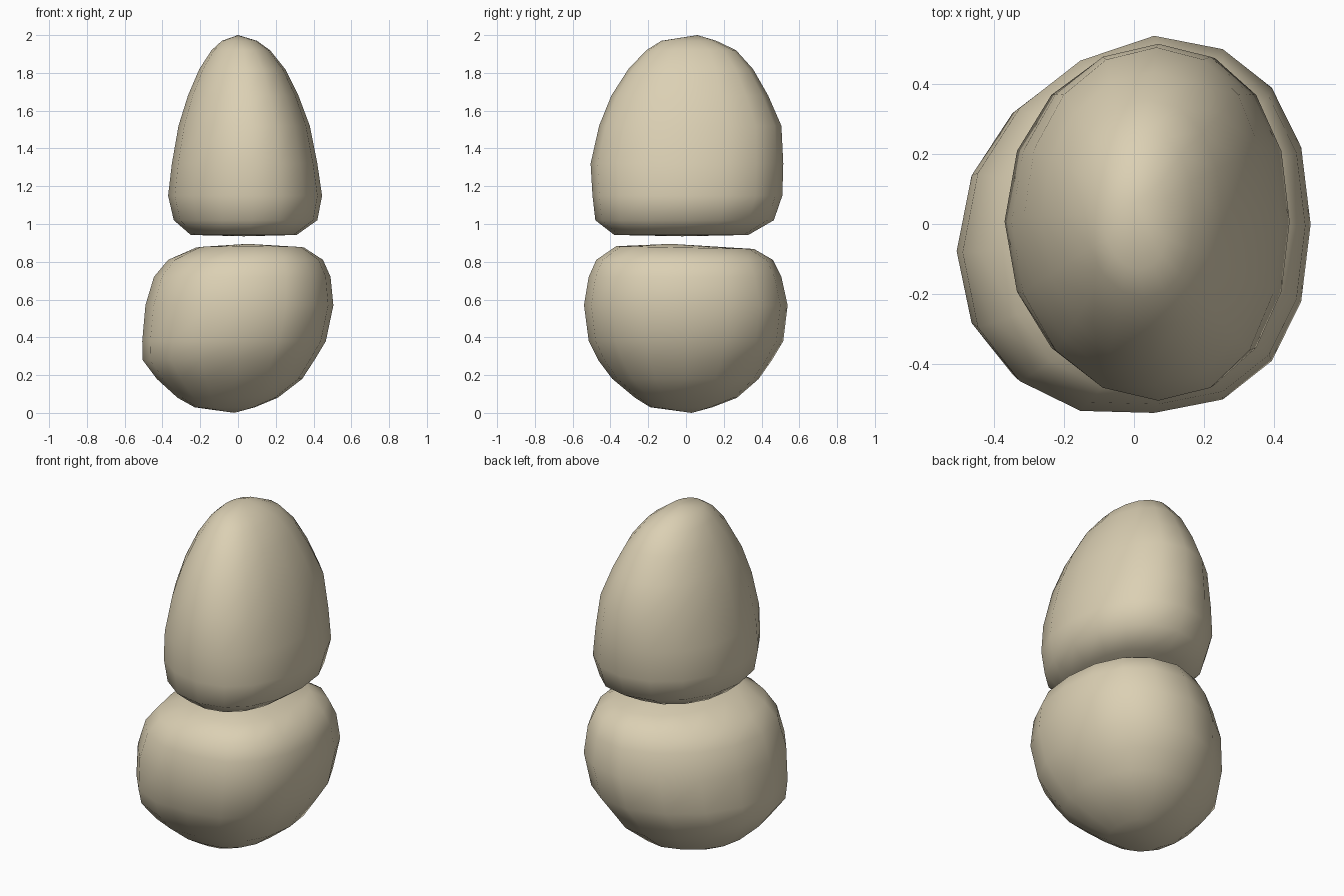
import bpy, bmesh
from math import cos, sin, pi, copysign

cube = bpy.data.objects.get("Cube")
if cube:
    bpy.data.objects.remove(cube, do_unlink=True)

# Sandy stone colour
stone = bpy.data.materials.new("sandy_stone")
stone.use_nodes = True
colour = (0.71, 0.63, 0.455, 1)
stone.diffuse_color = colour
bsdf = stone.node_tree.nodes["Principled BSDF"]
bsdf.inputs["Base Color"].default_value = colour
bsdf.inputs["Roughness"].default_value = 0.9

SIDES = 16


def rounded(value, power):
    return copysign(abs(value) ** (2 / power), value)


def make_stone(name, bottom, rings, top, power, bend, skew=0, tilt=0):
    """Loft rings of (z, x min, x max, y min, y max) between two poles.
    Bend pushes the front and back towards +x, skew pulls the -x side forward,
    tilt slopes the upper face down towards the back."""
    bm = bmesh.new()
    loops = []
    for z, x0, x1, y0, y1 in rings:
        loop = []
        width = x1 - x0
        for i in range(SIDES):
            a = 2 * pi * i / SIDES
            u, v = rounded(cos(a), power), rounded(sin(a), power)
            x = (x0 + x1) / 2 + width * (u / 2 + bend * v * v)
            y = (y0 + y1) / 2 + v * (y1 - y0) / 2 + skew * min(u, 0) * width
            drop = tilt * y if z > 0.85 else 0
            loop.append(bm.verts.new((x, y, z - drop)))
        loops.append(loop)
    low, high = bm.verts.new(bottom), bm.verts.new(top)
    for i in range(SIDES):
        j = (i + 1) % SIDES
        bm.faces.new((low, loops[0][j], loops[0][i]))
        bm.faces.new((high, loops[-1][i], loops[-1][j]))
        for a, b in zip(loops, loops[1:]):
            bm.faces.new((a[i], a[j], b[j], b[i]))
    bmesh.ops.recalc_face_normals(bm, faces=bm.faces)
    for face in bm.faces:
        face.smooth = True
    mesh = bpy.data.meshes.new(name)
    bm.to_mesh(mesh)
    bm.free()
    mesh.materials.append(stone)
    obj = bpy.data.objects.new(name, mesh)
    bpy.context.collection.objects.link(obj)


# Wide lower stone, leaning and flattened on top
make_stone(
    "lower_stone", (-0.02, 0.03, 0),
    [(0.03, -0.23, 0.09, -0.19, 0.14),
     (0.08, -0.32, 0.21, -0.27, 0.27),
     (0.18, -0.43, 0.34, -0.39, 0.385),
     (0.28, -0.505, 0.405, -0.465, 0.455),
     (0.38, -0.507, 0.465, -0.515, 0.515),
     (0.57, -0.49, 0.505, -0.54, 0.538),
     (0.72, -0.445, 0.49, -0.515, 0.505),
     (0.81, -0.37, 0.45, -0.475, 0.46),
     (0.875, -0.22, 0.35, -0.37, 0.36)],
    (0.05, -0.08, 0.895), 2.15, bend=0.05, skew=0.08, tilt=0.02)

# Tall upper stone, tapering to a narrow crest
make_stone(
    "upper_stone", (0.03, -0.02, 0.935),
    [(0.942, -0.25, 0.31, -0.38, 0.33),
     (1.02, -0.34, 0.42, -0.48, 0.465),
     (1.15, -0.37, 0.445, -0.495, 0.51),
     (1.32, -0.35, 0.42, -0.505, 0.515),
     (1.52, -0.315, 0.38, -0.46, 0.505),
     (1.68, -0.265, 0.32, -0.395, 0.435),
     (1.82, -0.205, 0.25, -0.305, 0.355),
     (1.92, -0.14, 0.17, -0.21, 0.265),
     (1.97, -0.085, 0.10, -0.13, 0.16)],
    (0, 0.06, 2.0), 2.1, bend=0.045)
